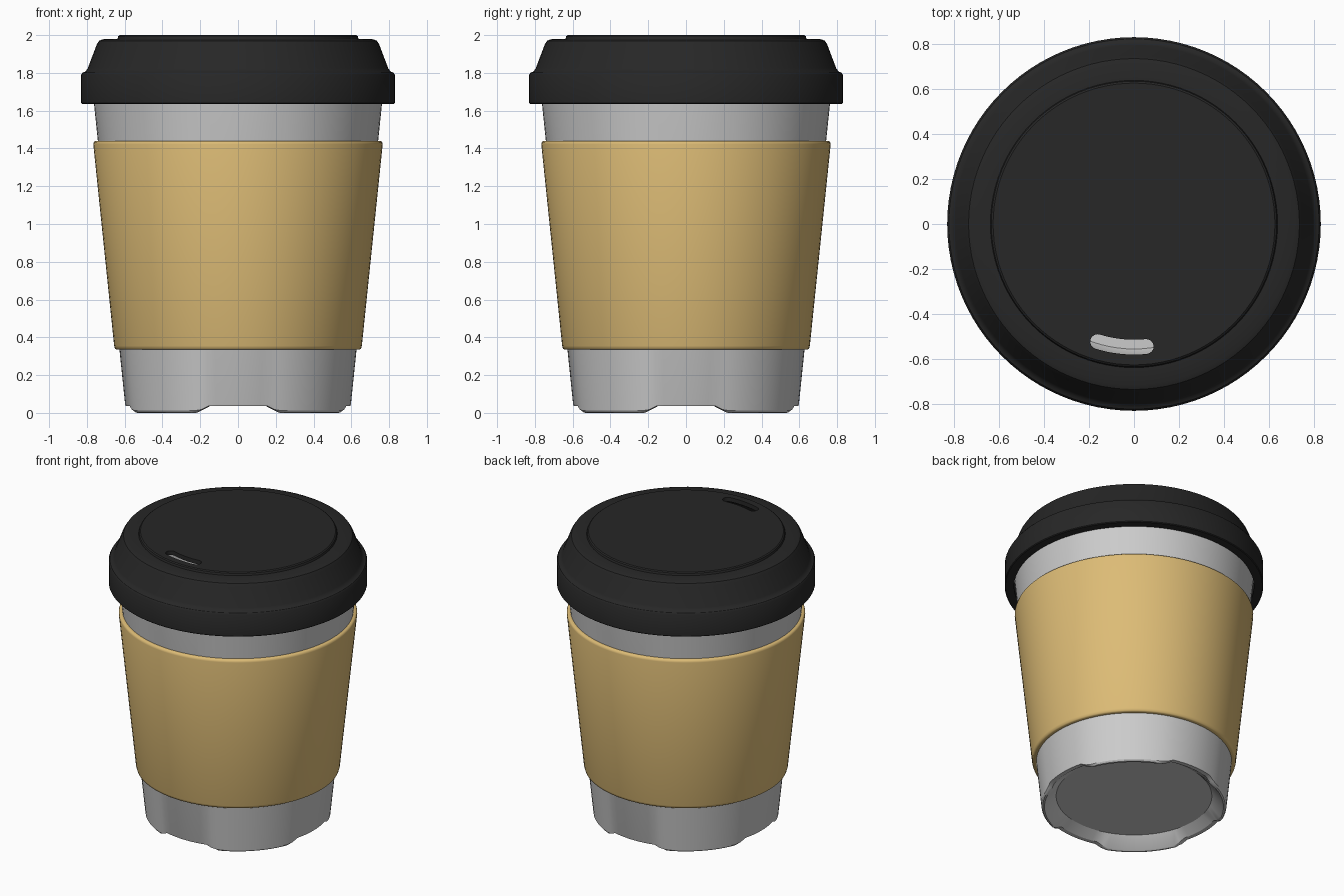
import bpy, bmesh, math

if "Cube" in bpy.data.objects:
    bpy.data.objects.remove(bpy.data.objects["Cube"])

SEG = 96


def finish(name, bm, color=None, angle=30):
    bmesh.ops.recalc_face_normals(bm, faces=bm.faces)
    mesh = bpy.data.meshes.new(name)
    bm.to_mesh(mesh)
    bm.free()
    ob = bpy.data.objects.new(name, mesh)
    bpy.context.collection.objects.link(ob)
    if color:
        mat = bpy.data.materials.new(name + "_material")
        mat.diffuse_color = (*color, 1)
        mat.use_nodes = True
        mat.node_tree.nodes["Principled BSDF"].inputs["Base Color"].default_value = mat.diffuse_color
        mesh.materials.append(mat)
    smooth(ob, angle)
    return ob


def smooth(ob, angle=30):
    bpy.ops.object.select_all(action='DESELECT')
    bpy.context.view_layer.objects.active = ob
    ob.select_set(True)
    bpy.ops.object.shade_smooth_by_angle(angle=math.radians(angle))


def lathe(profile, closed=False, floor=lambda a: 0.0):
    """Spin (radius, z) points; floor(angle) is the lowest z allowed."""
    bm = bmesh.new()
    rings = []
    for r, z in profile:
        if r == 0:
            rings.append([bm.verts.new((0, 0, z))] * SEG)
            continue
        ring = []
        for i in range(SEG):
            a = 2 * math.pi * i / SEG
            ring.append(bm.verts.new((r * math.cos(a), r * math.sin(a), max(z, floor(a)))))
        rings.append(ring)
    pairs = list(zip(rings, rings[1:]))
    if closed:
        pairs.append((rings[-1], rings[0]))
    for p, q in pairs:
        for i in range(SEG):
            j = (i + 1) % SEG
            quad = list(dict.fromkeys((p[i], p[j], q[j], q[i])))
            bm.faces.new(quad)
    return bm


def notch(a):
    # four notches under the foot, one on each axis
    d = abs((math.degrees(a) + 45) % 90 - 45)
    return 0.037 * min(1, max(0, (22.5 - d) / 7.5))


def cup_r(z):
    return 0.593 + 0.1035 * z


# hollow cup with a notched foot and recessed underside
cup = [(0, 0.08), (0.50, 0.08), (0.565, 0.006), (0.575, 0), (0.586, 0.002),
       (cup_r(0.012), 0.012), (cup_r(0.045), 0.045), (cup_r(1.80), 1.80),
       (cup_r(1.80) - 0.015, 1.81), (cup_r(1.80) - 0.03, 1.80),
       (cup_r(0.16) - 0.03, 0.16), (cup_r(0.12) - 0.05, 0.12), (0, 0.12)]
finish("cup", lathe(cup, floor=notch))

# sleeve band with rounded edges
lo, hi = 0.335, 1.44
t = 0.024
sleeve = [(cup_r(lo) - 0.004, lo), (cup_r(lo) + t - 0.008, lo), (cup_r(lo) + t, lo + 0.005),
          (cup_r(lo) + t + 0.004, lo + 0.02), (cup_r(hi) + t, hi - 0.018),
          (cup_r(hi) + t - 0.003, hi - 0.006), (cup_r(hi) + t - 0.011, hi),
          (cup_r(hi) - 0.004, hi)]
finish("sleeve", lathe(sleeve, closed=True), (0.72, 0.50, 0.18), 50)

# lid shell
lid = [(0, 2.0), (0.626, 2.0), (0.634, 1.994), (0.638, 1.98), (0.715, 1.978),
       (0.735, 1.97), (0.748, 1.95), (0.795, 1.825), (0.808, 1.807), (0.822, 1.802),
       (0.83, 1.79), (0.83, 1.64), (0.825, 1.635), (0.77, 1.635), (0.785, 1.80),
       (0.765, 1.82), (0.715, 1.945), (0.61, 1.95), (0.60, 1.97), (0, 1.97)]
lid_ob = finish("lid", lathe(lid), (0.02, 0.02, 0.02), 35)

# curved drinking slot cut through the lid
RAD, HALF = 0.547, 0.033
A0, A1 = math.radians(-107.2), math.radians(-84.3)
outline = []
for k in range(13):
    a = A0 + (A1 - A0) * k / 12
    outline.append(((RAD + HALF) * math.cos(a), (RAD + HALF) * math.sin(a)))
for k in range(1, 8):
    b = A1 + math.pi * k / 8
    outline.append((RAD * math.cos(A1) + HALF * math.cos(b), RAD * math.sin(A1) + HALF * math.sin(b)))
for k in range(12, -1, -1):
    a = A0 + (A1 - A0) * k / 12
    outline.append(((RAD - HALF) * math.cos(a), (RAD - HALF) * math.sin(a)))
for k in range(1, 8):
    b = A0 + math.pi + math.pi * k / 8
    outline.append((RAD * math.cos(A0) + HALF * math.cos(b), RAD * math.sin(A0) + HALF * math.sin(b)))
bm = bmesh.new()
base = bm.faces.new([bm.verts.new((x, y, 1.9)) for x, y in outline])
ext = bmesh.ops.extrude_face_region(bm, geom=[base], use_keep_orig=True)
top = [v for v in ext["geom"] if isinstance(v, bmesh.types.BMVert)]
bmesh.ops.translate(bm, verts=top, vec=(0, 0, 0.2))
cutter = finish("slot_cutter", bm)
cutter.hide_render = True

mod = lid_ob.modifiers.new("drinking_slot", 'BOOLEAN')
mod.operation = 'DIFFERENCE'
mod.solver = 'EXACT'
mod.object = cutter
bpy.ops.object.select_all(action='DESELECT')
bpy.context.view_layer.objects.active = lid_ob
lid_ob.select_set(True)
bpy.ops.object.modifier_apply(modifier=mod.name)
bpy.data.objects.remove(cutter, do_unlink=True)
smooth(lid_ob, 35)
